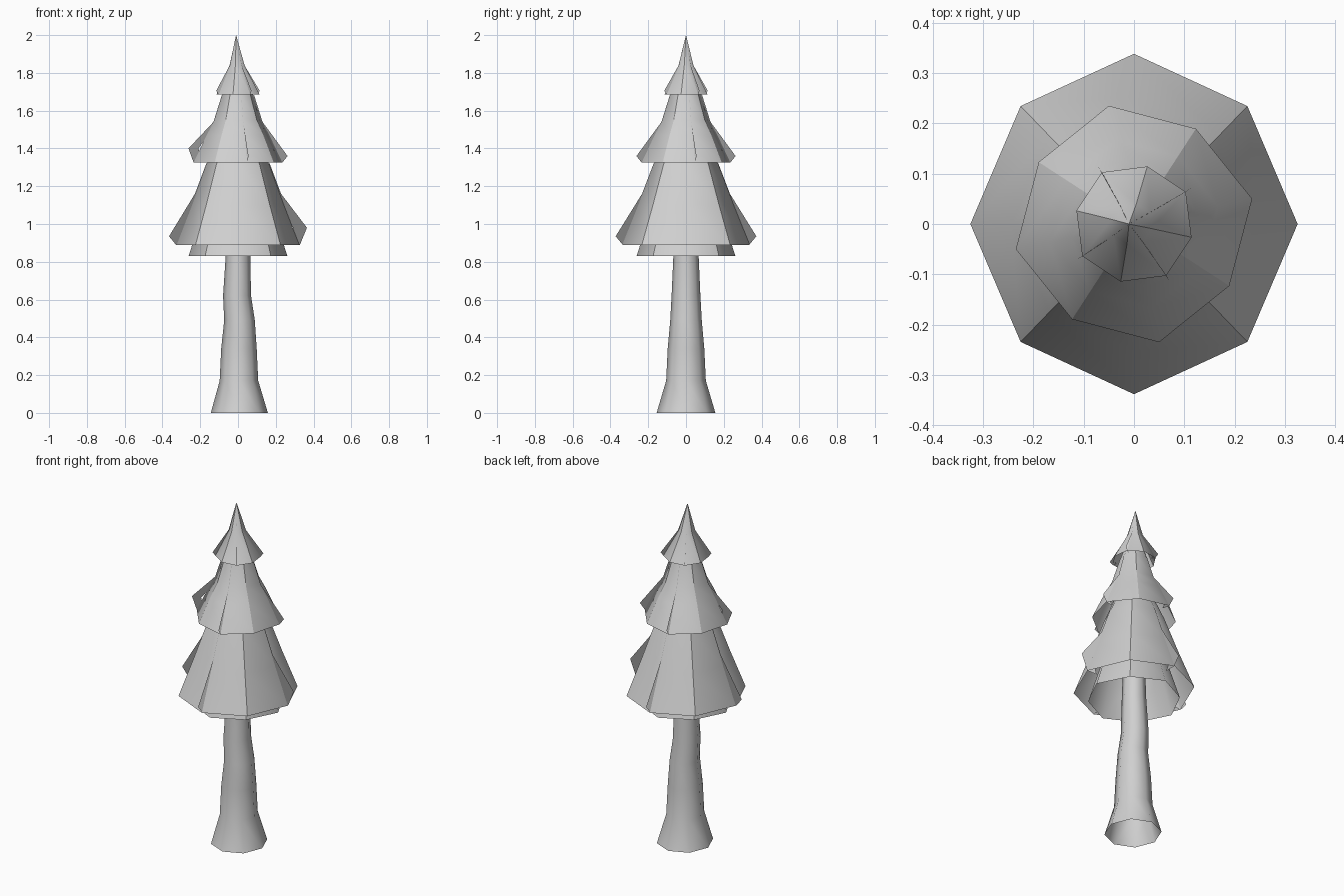
import bpy, bmesh, math

cube = bpy.data.objects.get("Cube")
if cube:
    bpy.data.objects.remove(cube, do_unlink=True)

grey = bpy.data.materials.new("plain grey")
grey.use_nodes = True
tone = (0.63, 0.63, 0.63, 1)
grey.diffuse_color = tone
grey.node_tree.nodes["Principled BSDF"].inputs["Base Color"].default_value = tone


def finish(bm, name):
    for face in bm.faces:
        face.smooth = True
    mesh = bpy.data.meshes.new(name)
    bm.to_mesh(mesh)
    bm.free()
    mesh.materials.append(grey)
    bpy.context.collection.objects.link(bpy.data.objects.new(name, mesh))
    return mesh


def lean(z):
    # The crown tip drifts slightly sideways
    return -0.01 * max(0, (z - 1.7) / 0.3)


def shell(name, profile, turn=0, diagonal=1, depth=1, shift=None, petals=True):
    """Open eight-sided surface through (radius, height) rings, top to bottom.
    With petals, the four diagonal ridges stay sharp."""
    bm = bmesh.new()
    rings = []
    for level, (r, z) in enumerate(profile):
        cx = shift[level] if shift else lean(z)
        if r == 0:
            rings.append([bm.verts.new((cx, 0, z))] * 8)
            continue
        ring = []
        for i in range(8):
            a = math.radians(turn) + math.tau * i / 8
            rr = r * (diagonal if i % 2 else 1)
            ring.append(bm.verts.new((cx + rr * math.cos(a), rr * depth * math.sin(a), z)))
        rings.append(ring)
    for top, low in zip(rings, rings[1:]):
        for i in range(8):
            j = (i + 1) % 8
            bm.faces.new(list(dict.fromkeys([top[i], low[i], low[j], top[j]])))
        if petals:
            for i in range(1, 8, 2):
                bm.edges.get((top[i], low[i])).smooth = False
    finish(bm, name)


def fins(name, outline, peaks, turn, depth=1):
    """Four thin upright blades along the ridges; peaks set each tip height.
    Their normals follow the foliage outward, as on leaf cards."""
    bm = bmesh.new()
    normals = []
    for i, peak in enumerate(peaks):
        a = math.radians(turn) + math.pi / 2 * i
        rows = []
        for level, (r, z) in enumerate(outline):
            if level == len(outline) - 2:
                z = peak
            rows.append([bm.verts.new((lean(z) + q * math.cos(a), q * depth * math.sin(a), z))
                         for q in (r * 0.8, r)])
            normals += [(math.cos(a), math.sin(a), 0)] * 2
        for (a0, a1), (b0, b1) in zip(rows, rows[1:]):
            bm.faces.new((a0, b0, b1, a1))
    finish(bm, name).normals_split_custom_set_from_vertices(normals)


# Trunk with a flared foot and a gentle bend
shell("trunk",
      [(0.05, 1.3), (0.065, 0.83), (0.074, 0.62), (0.081, 0.49),
       (0.094, 0.34), (0.102, 0.17), (0.151, 0)],
      depth=1.03, shift=[0, 0, -0.005, 0.008, 0.005, 0.005, 0.007], petals=False)

# Inner skirt peeking out under the lowest tier
shell("inner_skirt", [(0.08, 1.3), (0.18, 1.08), (0.262, 0.83)], diagonal=0.94)

# Three tiers of foliage, each turned a little further
shell("lower_tier", [(0.11, 1.44), (0.163, 1.32), (0.243, 1.1), (0.325, 0.888)],
      diagonal=0.98, depth=1.04)
shell("middle_tier", [(0.05, 1.78), (0.084, 1.68), (0.126, 1.55), (0.17, 1.47), (0.24, 1.325)],
      turn=12, diagonal=0.94)
shell("upper_tier", [(0, 2.0), (0.042, 1.84), (0.121, 1.685)], turn=32, diagonal=0.97)

# Blades along the main ridges
fins("lower_fins", [(0.168, 1.32), (0.228, 1.16), (0.365, 0.94), (0.327, 0.888)],
     [0.98, 0.935, 0.935, 0.935], 0, 1.02)
fins("middle_fins", [(0.088, 1.68), (0.133, 1.54), (0.268, 1.37), (0.24, 1.325)],
     [1.36, 1.36, 1.4, 1.36], 12)
fins("upper_fins", [(0.002, 1.995), (0.046, 1.84), (0.136, 1.705), (0.121, 1.685)],
     [1.705] * 4, 32)
